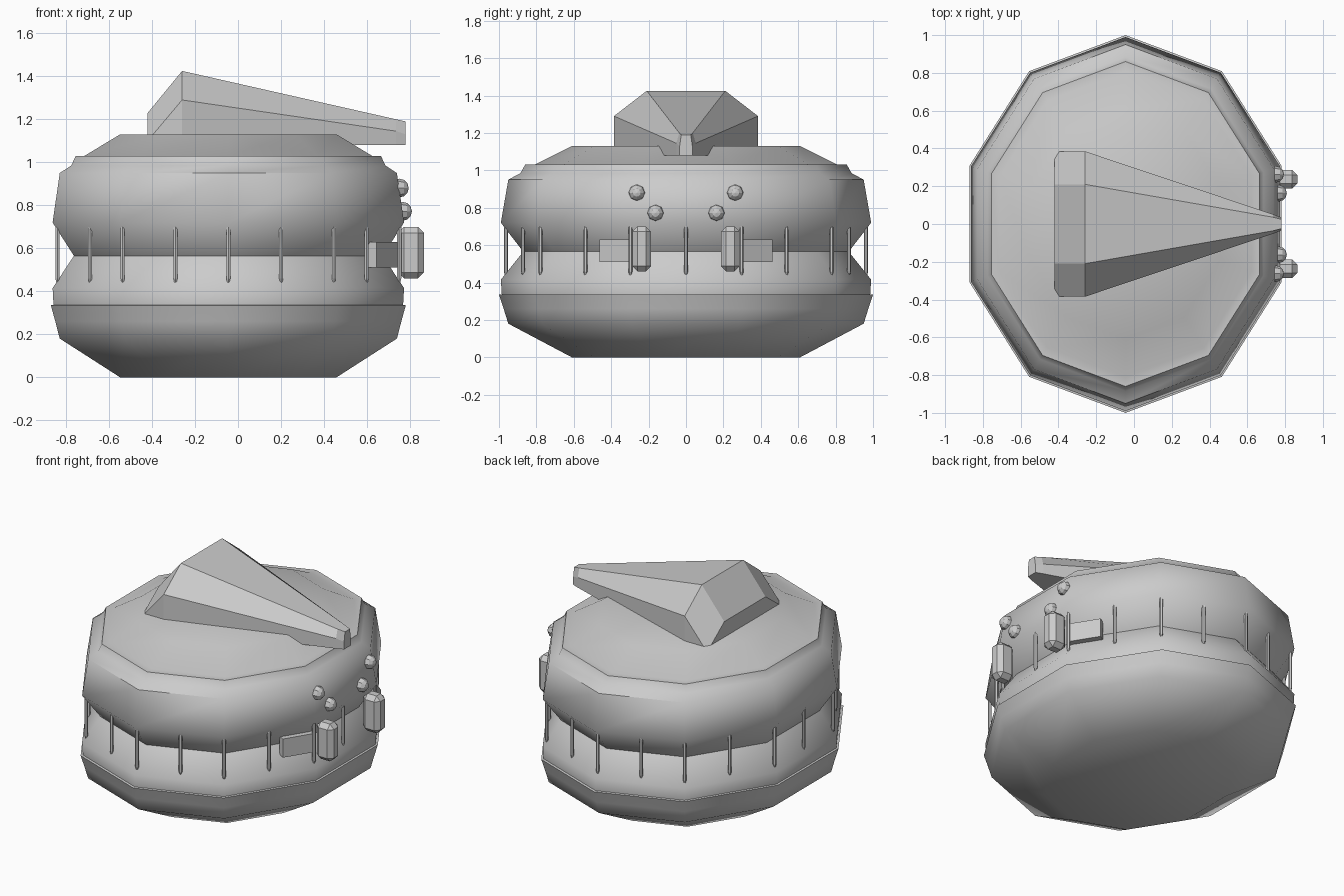
import bpy, bmesh, math
from mathutils import Matrix, Vector

if "Cube" in bpy.data.objects:
    bpy.data.objects.remove(bpy.data.objects["Cube"])

CX, RX, RY, SIDES = -0.045, 0.868, 1.0, 10


def finish(name, bm, smooth=None):
    bmesh.ops.recalc_face_normals(bm, faces=bm.faces)
    me = bpy.data.meshes.new(name)
    bm.to_mesh(me)
    bm.free()
    ob = bpy.data.objects.new(name, me)
    bpy.context.collection.objects.link(ob)
    if smooth:
        bpy.ops.object.select_all(action='DESELECT')
        ob.select_set(True)
        bpy.context.view_layer.objects.active = ob
        bpy.ops.object.shade_smooth_by_angle(angle=math.radians(smooth))
    return ob


def loft(name, rings, smooth=None):
    """Skin a list of equal-sized point rings and cap both ends."""
    bm = bmesh.new()
    vs = [[bm.verts.new(p) for p in ring] for ring in rings]
    n = len(vs[0])
    for a, b in zip(vs, vs[1:]):
        for i in range(n):
            j = (i + 1) % n
            bm.faces.new((a[i], a[j], b[j], b[i]))
    bm.faces.new(vs[0])
    bm.faces.new(vs[-1])
    return finish(name, bm, smooth)


def rim_point(k, r, z):
    a = math.pi / 2 + k * math.tau / SIDES
    return Vector((CX + RX * r * math.cos(a), RY * r * math.sin(a), z))


def box(name, loc, size, rot=0, bevel=0):
    bm = bmesh.new()
    bmesh.ops.create_cube(bm, size=1)
    bmesh.ops.scale(bm, vec=size, verts=bm.verts)
    if bevel:
        bmesh.ops.bevel(bm, geom=bm.edges[:], offset=bevel, segments=1, affect='EDGES')
    bmesh.ops.transform(bm, matrix=Matrix.Translation(loc) @ Matrix.Rotation(rot, 4, 'Z'), verts=bm.verts)
    return finish(name, bm)


# Ten-sided body with a pinched waist: (radius, height)
profile = [(0.61, 0), (0.95, 0.18), (0.975, 0.26), (1.0, 0.335), (0.985, 0.337),
           (0.99, 0.415), (0.87, 0.565), (0.99, 0.72), (0.95, 0.95), (0.885, 0.985),
           (0.86, 1.03), (0.81, 1.03), (0.61, 1.13)]
loft("body", [[rim_point(k, r, z) for k in range(SIDES)] for r, z in profile], 50)

# Faceted wedge on top: x, half width, top half width, bottom, shoulder, top
wedge = [(-0.42, 0.385, 0.21, 1.06, 1.10, 1.23), (-0.26, 0.385, 0.21, 1.08, 1.29, 1.425),
         (0.735, 0.052, 0.036, 1.08, 1.145, 1.2), (0.78, 0.034, 0.025, 1.08, 1.13, 1.19)]
loft("top_wedge", [[(x, -w, b), (x, w, b), (x, w, s), (x, t, h), (x, -t, h), (x, -w, s)]
                   for x, w, t, b, s, h in wedge])

# Thin pins across the waist, at every corner and side middle
bm = bmesh.new()
for i in range(2 * SIDES):
    k = i // 2
    p = rim_point(k, 0.963, 0.58)
    if i % 2:
        p = (p + rim_point(k + 1, 0.963, 0.58)) / 2
    bmesh.ops.create_cone(bm, cap_ends=True, segments=6, radius1=0.011, radius2=0.011,
                          depth=0.24, matrix=Matrix.Translation(p))
    bmesh.ops.create_cone(bm, cap_ends=True, segments=6, radius1=0.003, radius2=0.011,
                          depth=0.03, matrix=Matrix.Translation(p - Vector((0, 0, 0.135))))
finish("waist_pins", bm)

# Paired details on the right end
for side, s in (("left", 1), ("right", -1)):
    box(side + "_eye", (0.805, s * 0.237, 0.58), (0.12, 0.1, 0.24), bevel=0.028)
    box(side + "_waist_block", (0.675, s * 0.365, 0.57), (0.05, 0.2, 0.12), rot=s * 0.555)
    for n, (x, y, z) in enumerate([(0.75, 0.263, 0.88), (0.765, 0.163, 0.772)]):
        bm = bmesh.new()
        m = Matrix.Translation((x, s * y, z)) @ Matrix.Rotation(math.pi / 2, 4, 'Y')
        bmesh.ops.create_uvsphere(bm, u_segments=8, v_segments=6, radius=0.044, matrix=m)
        finish(f"{side}_bump_{n + 1}", bm)
